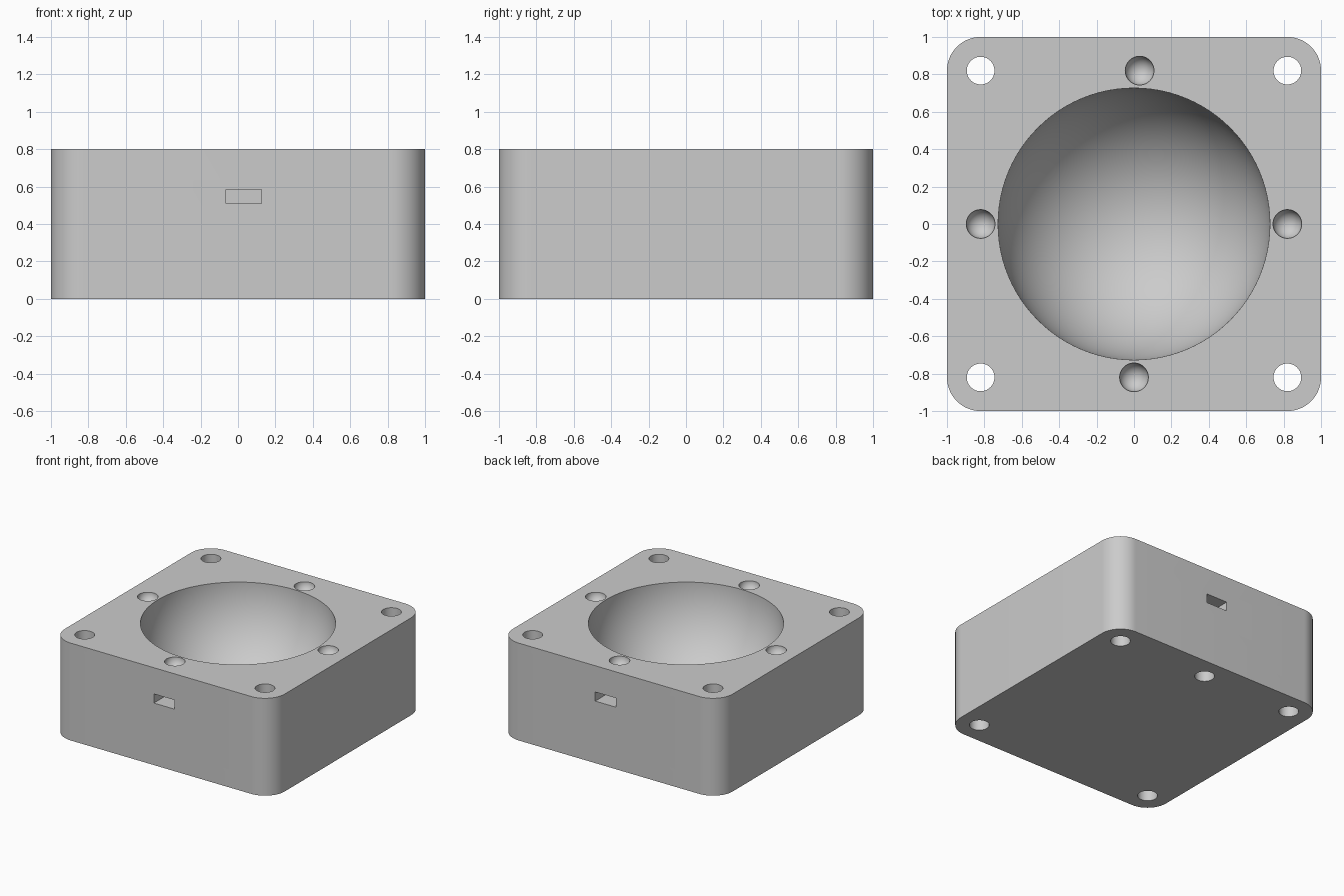
import bpy
from mathutils import Vector

old = bpy.data.objects.get("Cube")
if old:
    bpy.data.objects.remove(old, do_unlink=True)

SIZE, HEIGHT, CORNER = 2.0, 0.8, 0.18
HOLE = 0.82        # distance of every hole from the centre lines

grey = bpy.data.materials.new("light_grey")
grey.use_nodes = True
colour = (0.6, 0.6, 0.6, 1)
grey.diffuse_color = colour
grey.node_tree.nodes["Principled BSDF"].inputs["Base Color"].default_value = colour


def finish(name):
    obj = bpy.context.object
    obj.name = name
    obj.data.materials.append(grey)
    return obj


def box(name, size, centre):
    bpy.ops.mesh.primitive_cube_add(size=1, location=centre)
    obj = finish(name)
    obj.data.transform(obj.matrix_world.to_3x3().to_4x4())
    for v in obj.data.vertices:
        v.co = v.co * Vector(size)
    return obj


def cylinder(name, radius, x, y, low, high):
    bpy.ops.mesh.primitive_cylinder_add(vertices=48, radius=radius, depth=high - low,
                                        location=(x, y, (low + high) / 2))
    return finish(name)


def sphere(name, radius, x, y, segments):
    bpy.ops.mesh.primitive_uv_sphere_add(segments=segments, ring_count=segments // 2 + 1,
                                         radius=radius, location=(x, y, HEIGHT))
    return finish(name)


# Block with rounded upright edges
block = box("holder_block", (SIZE, SIZE, HEIGHT), (0, 0, HEIGHT / 2))
weights = block.data.attributes.new("bevel_weight_edge", "FLOAT", "EDGE")
for edge in block.data.edges:
    a, b = (block.data.vertices[i].co for i in edge.vertices)
    weights.data[edge.index].value = float(abs(a.z - b.z) > 0.1)
bevel = block.modifiers.new("rounded_corners", "BEVEL")
bevel.limit_method = "WEIGHT"
bevel.width = CORNER
bevel.segments = 16

# Hemispherical bowl and four small round sockets in the top
cutters = [sphere("bowl_cutter", 0.727, 0, 0, 96)]
for x, y in ((0, -HOLE), (0.03, HOLE), (-HOLE, 0), (HOLE, 0)):
    cutters.append(sphere("socket_cutter", 0.077, x, y, 48))

# Through holes at the corners
for x in (-HOLE, HOLE):
    for y in (-HOLE, HOLE):
        cutters.append(cylinder("corner_hole_cutter", 0.074, x, y, -0.1, 0.9))

# Blind hole in the underside, near the back
cutters.append(cylinder("underside_hole_cutter", 0.074, 0, HOLE, -0.1, 0.4))

# Slots in the front and back walls
for side in (-1, 1):
    cutters.append(box("slot_cutter", (0.19, 0.5, 0.075), (0.03, side, 0.547)))

# Cut the block
for cutter in cutters:
    cutter.hide_render = True
    cutter.display_type = "WIRE"
    cut = block.modifiers.new(cutter.name, "BOOLEAN")
    cut.operation = "DIFFERENCE"
    cut.solver = "EXACT"
    cut.object = cutter

bpy.ops.object.select_all(action="DESELECT")
block.select_set(True)
bpy.context.view_layer.objects.active = block
for modifier in list(block.modifiers):
    bpy.ops.object.modifier_apply(modifier=modifier.name)
for cutter in cutters:
    bpy.data.objects.remove(cutter, do_unlink=True)
bpy.ops.object.shade_smooth_by_angle(angle=0.6)
